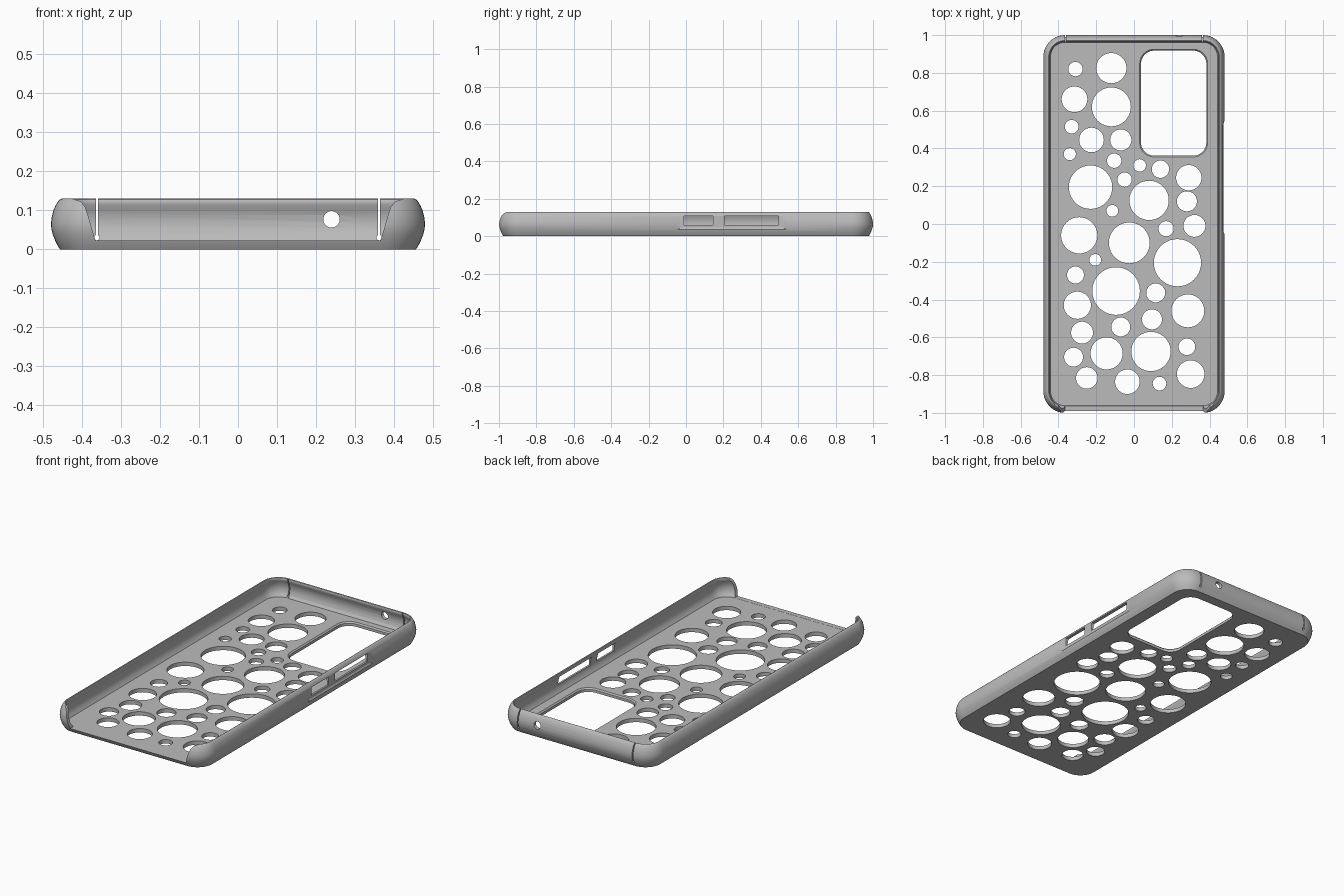
import bpy
import bmesh
from math import sin, cos, pi
from mathutils import Vector

cube = bpy.data.objects.get("Cube")
if cube:
    bpy.data.objects.remove(cube, do_unlink=True)

HALF_X, HALF_Y, CORNER = 0.48, 1.0, 0.115
FLOOR, TOP = 0.022, 0.13


def rounded_rect(cx, cy, hx, hy, radius, z, steps=10):
    """Ring of points for a rounded rectangle lying flat at height z."""
    ring = []
    for quarter, (sx, sy) in enumerate([(1, 1), (-1, 1), (-1, -1), (1, -1)]):
        for i in range(steps + 1):
            a = (quarter + i / steps) * pi / 2
            ring.append(Vector((cx + sx * (hx - radius) + radius * cos(a),
                                cy + sy * (hy - radius) + radius * sin(a), z)))
    return ring


def circle(centre, radius, axis, steps=40):
    """Ring of points around the y or z axis."""
    ring = []
    for i in range(steps):
        u, v = radius * cos(2 * pi * i / steps), radius * sin(2 * pi * i / steps)
        ring.append(Vector(centre) + Vector((u, v, 0) if axis == "z" else (u, 0, v)))
    return ring


def side_rect(x, y0, y1, z0, z1):
    """Rectangle facing along x."""
    return [Vector((x, y, z)) for y, z in ((y0, z0), (y1, z0), (y1, z1), (y0, z1))]


def loft(bm, rings):
    """Skin a row of rings and cap both ends."""
    rows = [[bm.verts.new(p) for p in ring] for ring in rings]
    for low, high in zip(rows, rows[1:]):
        for i in range(len(low)):
            j = (i + 1) % len(low)
            bm.faces.new((low[i], low[j], high[j], high[i]))
    bm.faces.new(rows[0][::-1])
    bm.faces.new(rows[-1])


def make_object(name, solids):
    bm = bmesh.new()
    for rings in solids:
        loft(bm, rings)
    bmesh.ops.recalc_face_normals(bm, faces=bm.faces)
    mesh = bpy.data.meshes.new(name)
    bm.to_mesh(mesh)
    bm.free()
    obj = bpy.data.objects.new(name, mesh)
    bpy.context.collection.objects.link(obj)
    return obj


# Shell: wall section as (inset, height), up the outside and down the inside
section = [(0.023, 0), (0.017, 0.01), (0.011, 0.022), (0.005, 0.037), (0.001, 0.052),
           (0, 0.066), (0.002, 0.083), (0.006, 0.099), (0.012, 0.113), (0.018, 0.123),
           (0.023, 0.128), (0.028, TOP), (0.032, 0.128), (0.034, 0.123), (0.033, 0.115),
           (0.027, 0.103), (0.022, 0.088), (0.02, 0.07), (0.022, 0.052),
           (0.028, 0.036), (0.038, FLOOR)]
case = make_object("phone_case", [[
    rounded_rect(0, 0, HALF_X - d, HALF_Y - d, CORNER - d, z) for d, z in section]])

# Round floor holes: x, y, radius in thousandths
holes = [
    (-310, 820, 38), (-120, 825, 80), (-315, 660, 68), (-120, 620, 103),
    (-330, 515, 36), (-225, 445, 65), (-70, 445, 56), (-340, 370, 32),
    (-105, 335, 38), (30, 310, 33), (140, 290, 46), (290, 245, 67),
    (-50, 235, 38), (-230, 195, 115), (80, 125, 104), (280, 120, 53),
    (-115, 70, 31), (170, -25, 40), (320, -10, 58), (-290, -60, 96),
    (-25, -100, 108), (230, -205, 125), (-205, -190, 31), (-310, -270, 45),
    (-95, -355, 126), (115, -365, 50), (-300, -430, 72), (285, -460, 87),
    (95, -505, 53), (-275, -575, 58), (-70, -545, 50), (90, -675, 104),
    (280, -650, 44), (-145, -685, 85), (-320, -705, 50), (-250, -815, 57),
    (-35, -835, 65), (135, -845, 36), (300, -795, 73)]
floor_cuts = [[circle((x / 1000, y / 1000, z), r / 1000, "z") for z in (-0.05, 0.05)]
              for x, y, r in holes]

# Camera window with a small chamfer on the inner edge
floor_cuts.append([rounded_rect(0.21, 0.64, 0.173 + grow, 0.278 + grow, 0.07 + grow, z)
                   for grow, z in ((0, -0.05), (0, 0.015), (0.007, FLOOR), (0.007, 0.05))])

# Open front end with flared sides
flare = [(0.366, FLOOR + 0.0005), (0.374, 0.05), (0.384, 0.085), (0.392, 0.108),
         (0.402, 0.122), (0.425, TOP), (0.425, 0.2)]
outline = flare + [(-x, z) for x, z in reversed(flare)]
front_cut = [[Vector((x, y, z)) for x, z in outline] for y in (-1.1, -0.85)]

# Flex slits with round ends, and the small port, in the back wall
slits = [[side_rect(s * 0.362 + dx, 0.9, 1.1, 0.03, 0.2) for dx in (-0.003, 0.003)]
         for s in (-1, 1)]
back_holes = [[circle((x, y, z), r, "y", 24) for y in (0.9, 1.1)]
              for x, z, r in ((-0.362, 0.03, 0.007), (0.362, 0.03, 0.007),
                              (0.24, 0.077, 0.021))]

# Shallow button recess and two slots in the side wall
recess = [side_rect(0.47, -0.03, 0.52, 0.045, 0.2),
          side_rect(0.5, -0.11, 0.605, -0.005, 0.2)]
slots = [[side_rect(x, y0, y1, 0.06, 0.107) for x in (0.4, 0.55)]
         for y0, y1 in ((-0.01, 0.145), (0.205, 0.495))]

cutters = [make_object(name, solids) for name, solids in (
    ("floor_cutter", floor_cuts), ("front_cutter", [front_cut]),
    ("slit_cutter", slits), ("back_hole_cutter", back_holes),
    ("recess_cutter", [recess]), ("slot_cutter", slots))]
for cutter in cutters:
    cutter.hide_render = True
    mod = case.modifiers.new(cutter.name, "BOOLEAN")
    mod.operation = "DIFFERENCE"
    mod.solver = "EXACT"
    mod.object = cutter

# Bake the cuts and drop the cutters
depsgraph = bpy.context.evaluated_depsgraph_get()
baked = bpy.data.meshes.new_from_object(case.evaluated_get(depsgraph))
case.modifiers.clear()
case.data = baked
baked.name = "phone_case"
for cutter in cutters:
    bpy.data.objects.remove(cutter, do_unlink=True)

# Single grey plastic
grey = bpy.data.materials.new("grey_plastic")
grey.use_nodes = True
colour = (0.5, 0.5, 0.5, 1)
grey.diffuse_color = colour
grey.node_tree.nodes["Principled BSDF"].inputs["Base Color"].default_value = colour
baked.materials.clear()
baked.materials.append(grey)

bpy.ops.object.select_all(action="DESELECT")
case.select_set(True)
bpy.context.view_layer.objects.active = case
bpy.ops.object.shade_smooth_by_angle(angle=pi / 6)
